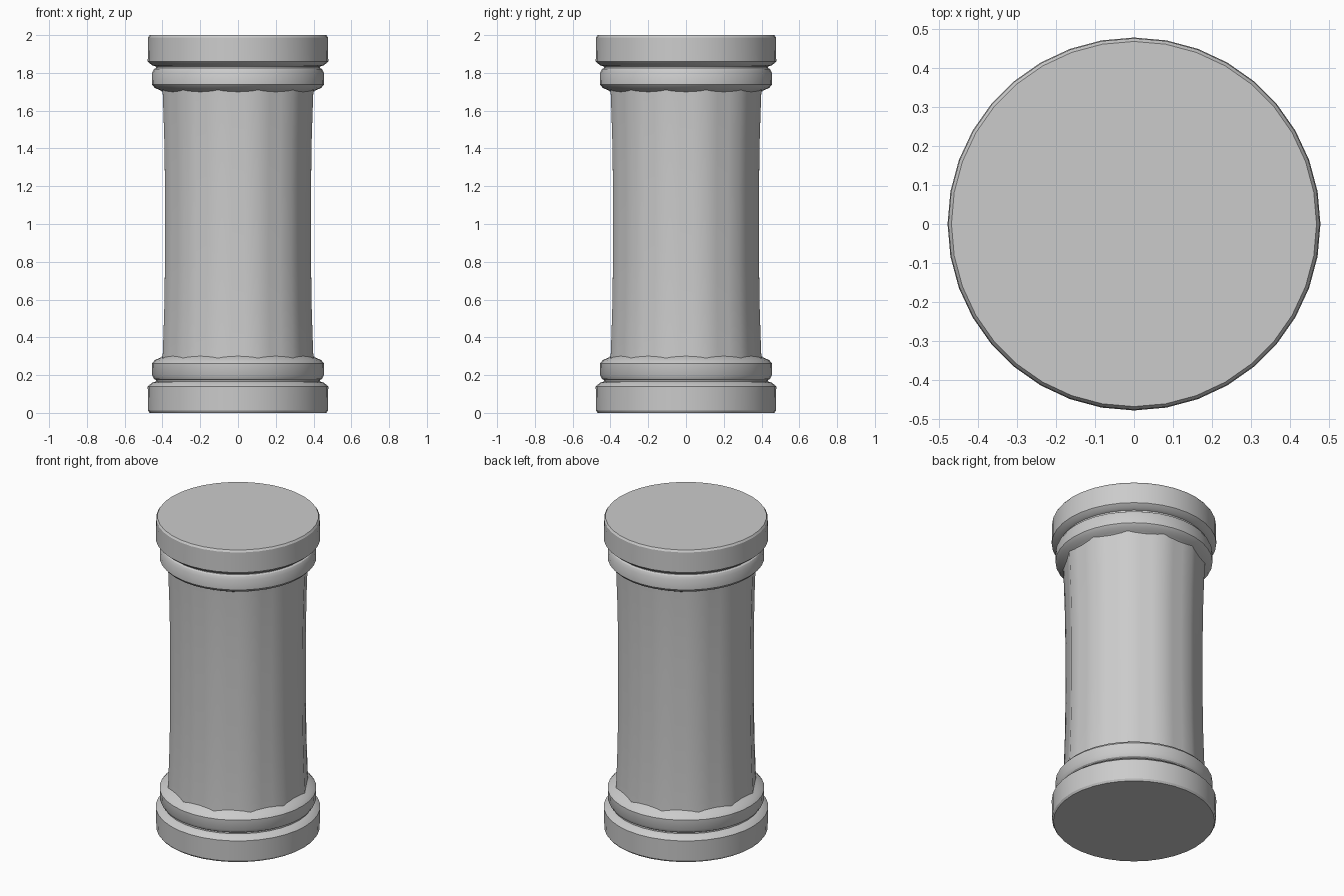
import bpy, bmesh, math

cube = bpy.data.objects.get("Cube")
if cube:
    bpy.data.objects.remove(cube, do_unlink=True)

# Stone material
stone = bpy.data.materials.new("grey stone")
stone.use_nodes = True
COLOR = (0.6, 0.6, 0.6, 1)
stone.diffuse_color = COLOR
stone.node_tree.nodes["Principled BSDF"].inputs["Base Color"].default_value = COLOR

SIDES = 36


def lathe(name, profile, radius_at, smooth_angle, start=0.0):
    """Stack rings of (radius, height), capped at both ends."""
    bm = bmesh.new()
    rings = []
    for r, z in profile:
        ring = []
        for i in range(SIDES):
            a = start + math.tau * i / SIDES
            ra = radius_at(r, i)
            ring.append(bm.verts.new((ra * math.cos(a), ra * math.sin(a), z)))
        rings.append(ring)
    for low, high in zip(rings, rings[1:]):
        for i in range(SIDES):
            j = (i + 1) % SIDES
            bm.faces.new((low[i], low[j], high[j], high[i]))
    bm.faces.new(rings[0])
    bm.faces.new(rings[-1])
    bmesh.ops.recalc_face_normals(bm, faces=bm.faces)
    mesh = bpy.data.meshes.new(name)
    bm.to_mesh(mesh)
    bm.free()
    mesh.materials.append(stone)
    obj = bpy.data.objects.new(name, mesh)
    bpy.context.collection.objects.link(obj)
    bpy.ops.object.select_all(action="DESELECT")
    obj.select_set(True)
    bpy.context.view_layer.objects.active = obj
    bpy.ops.object.shade_smooth_by_angle(angle=math.radians(smooth_angle))
    return obj


def round_ring(r, i):
    return r


def fluted_ring(r, i):
    # A ridge on every third point, shallow flutes between
    return r if i % 3 == 0 else r * 0.97


# Base moulding: slab, groove, rounded collar, sloped ledge
moulding = [(0.468, 0), (0.476, 0.012), (0.478, 0.14), (0.455, 0.16),
            (0.435, 0.166), (0.435, 0.174), (0.445, 0.18), (0.455, 0.2),
            (0.456, 0.262), (0.44, 0.28), (0.412, 0.292), (0.4, 0.3)]
lathe("base", moulding, round_ring, 30)

# Capital is the base turned over
lathe("capital", [(r, 2 - z) for r, z in reversed(moulding)], round_ring, 30)

# Shaft with twelve flutes, flared slightly at both ends
flare = [(0.414, 0.28), (0.411, 0.34), (0.404, 0.55), (0.4, 0.8)]
shaft = flare + [(r, 2 - z) for r, z in reversed(flare)]
lathe("shaft", shaft, fluted_ring, 40, math.radians(15))
